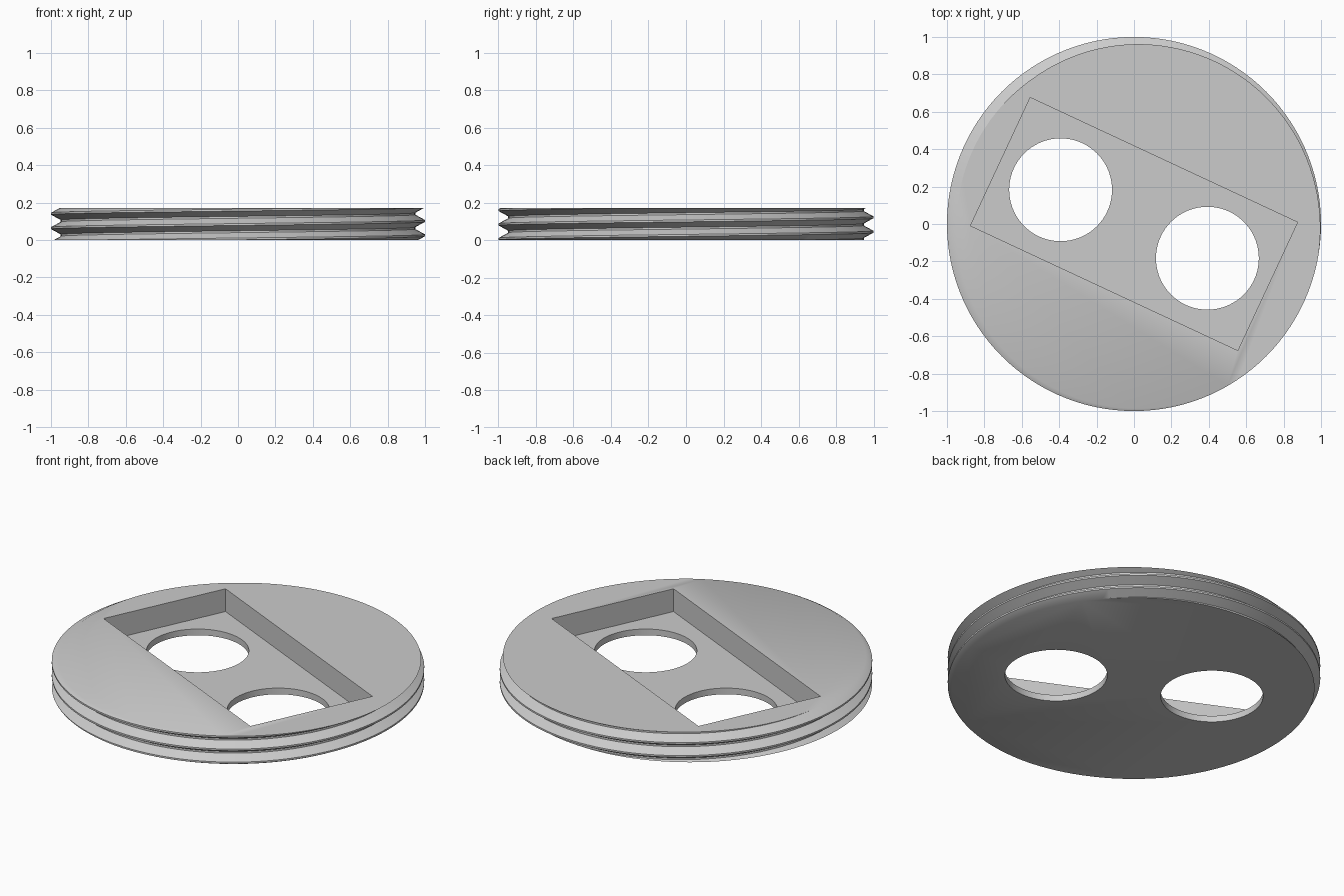
import bpy, bmesh, math
from math import sin, cos, tau

if "Cube" in bpy.data.objects:
    bpy.data.objects.remove(bpy.data.objects["Cube"], do_unlink=True)

HEIGHT, FLOOR = 0.172, 0.037      # disc thickness, pocket floor
PITCH, CREST_Z = 0.077, 0.025     # thread pitch, crest height at angle 0
MAJOR, MINOR = 1.0, 0.948         # thread radii
FLAT = 0.005                      # half width of crest and root flats
SEG, TURNS = 120, 6
TILT = math.radians(-25)          # direction of the pocket

grey = bpy.data.materials.new("plain grey")
grey.use_nodes = True
colour = (0.6, 0.6, 0.6, 1)
grey.diffuse_color = colour
grey.node_tree.nodes["Principled BSDF"].inputs["Base Color"].default_value = colour


def add_object(name, bm):
    bmesh.ops.recalc_face_normals(bm, faces=bm.faces)
    mesh = bpy.data.meshes.new(name)
    bm.to_mesh(mesh)
    bm.free()
    mesh.materials.append(grey)
    obj = bpy.data.objects.new(name, mesh)
    bpy.context.collection.objects.link(obj)
    return obj


# Threaded disc: a helical sheet whose last column joins the first, one turn up
profile = [(-FLAT, MAJOR), (FLAT, MAJOR),
           (PITCH / 2 - FLAT, MINOR), (PITCH / 2 + FLAT, MINOR)]
bm = bmesh.new()
columns = []
for i in range(SEG):
    a = tau * i / SEG
    lift = CREST_Z + PITCH * (i / SEG - 2)
    columns.append([bm.verts.new((r * cos(a), r * sin(a), lift + turn * PITCH + dz))
                    for turn in range(TURNS) for dz, r in profile])
for i in range(SEG):
    here, there = columns[i], columns[(i + 1) % SEG]
    shift = len(profile) if i == SEG - 1 else 0
    for j in range(len(here) - 1 - shift):
        bm.faces.new((here[j], there[j + shift], there[j + shift + 1], here[j + 1]))

# Trim the sheet flat at both ends and cap it
for z, up in ((0, -1), (HEIGHT, 1)):
    geom = bm.verts[:] + bm.edges[:] + bm.faces[:]
    bmesh.ops.bisect_plane(bm, geom=geom, dist=1e-6, plane_co=(0, 0, z),
                           plane_no=(0, 0, up), clear_outer=True)
bmesh.ops.remove_doubles(bm, verts=bm.verts, dist=1e-5)
for z in (0, HEIGHT):
    rim = [e for e in bm.edges if e.is_boundary
           and all(abs(v.co.z - z) < 1e-4 for v in e.verts)]
    bmesh.ops.contextual_create(bm, geom=rim)
disc = add_object("threaded_disc", bm)

# Cutters: a tilted rectangular pocket and two through holes along it
cutters = []
bm = bmesh.new()
bmesh.ops.create_cube(bm, size=1)
pocket = add_object("pocket_cutter", bm)
pocket.scale = (1.577, 0.756, 0.4)
pocket.location = (0, 0, FLOOR + 0.2)
pocket.rotation_euler.z = TILT
cutters.append(pocket)
for side in (-1, 1):
    bm = bmesh.new()
    bmesh.ops.create_cone(bm, cap_ends=True, segments=72,
                          radius1=0.275, radius2=0.275, depth=1)
    hole = add_object("hole_cutter", bm)
    hole.location = (side * 0.433 * cos(TILT), side * 0.433 * sin(TILT), 0)
    cutters.append(hole)

bpy.context.view_layer.objects.active = disc
for cutter in cutters:
    cutter.hide_render = True
    mod = disc.modifiers.new("cut", 'BOOLEAN')
    mod.operation = 'DIFFERENCE'
    mod.solver = 'EXACT'
    mod.object = cutter
    bpy.ops.object.modifier_apply(modifier=mod.name)
for cutter in cutters:
    bpy.data.objects.remove(cutter, do_unlink=True)

# Smooth the round walls, keep the thread and pocket edges sharp
for obj in bpy.context.selected_objects:
    obj.select_set(False)
disc.select_set(True)
bpy.ops.object.shade_smooth_by_angle(angle=math.radians(30))
